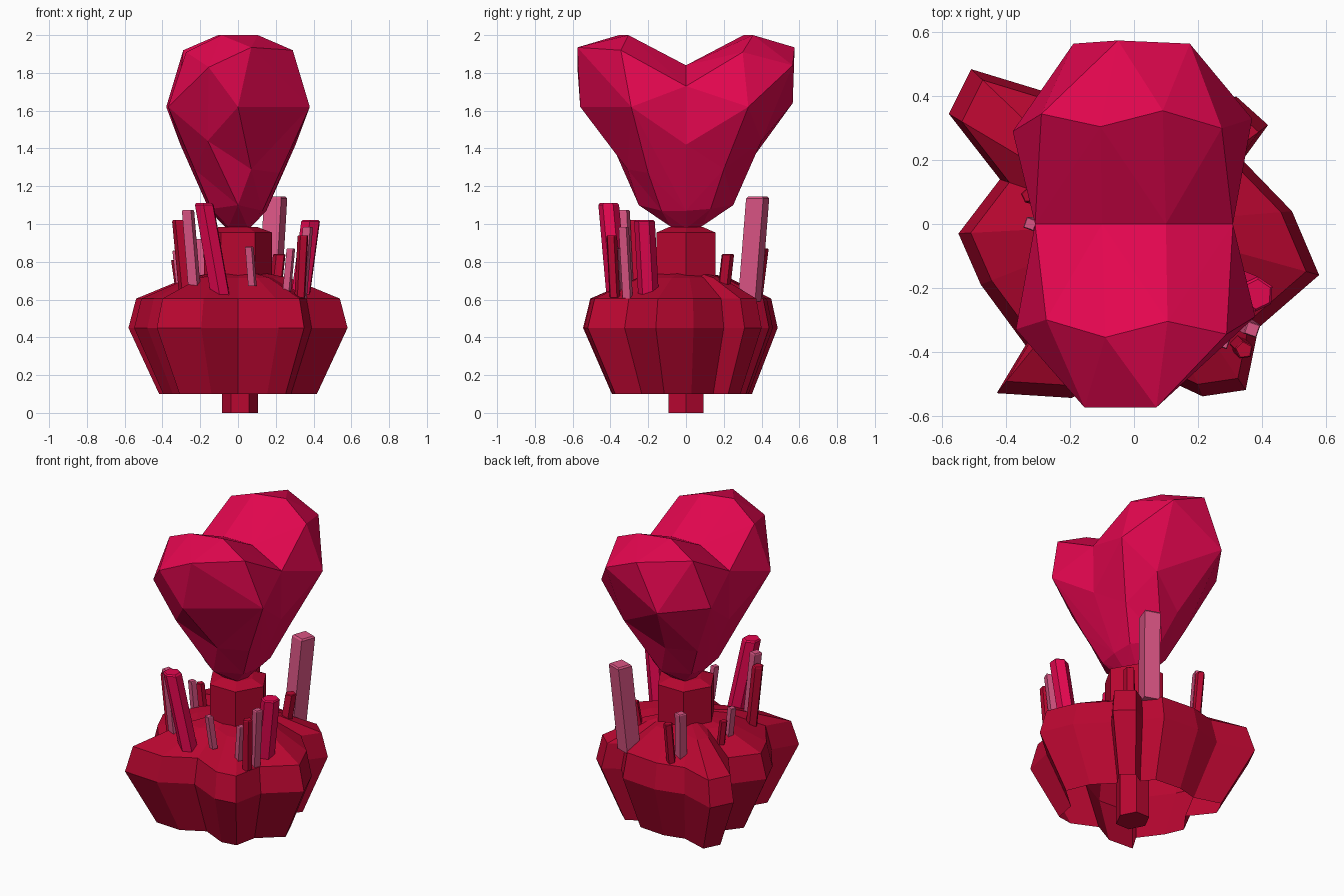
import bpy, bmesh, math
from mathutils import Vector

if "Cube" in bpy.data.objects:
    bpy.data.objects.remove(bpy.data.objects["Cube"])


def material(name, rgb):
    m = bpy.data.materials.new(name)
    m.diffuse_color = (*rgb, 1)
    m.use_nodes = True
    m.node_tree.nodes["Principled BSDF"].inputs["Base Color"].default_value = m.diffuse_color
    return m


ROCK = material("dark red rock", (0.485, 0.002, 0.030))
HEART = material("crimson crystal", (0.77, 0.002, 0.078))
PINK = material("pink crystal", (0.70, 0.09, 0.23))


def finish(bm, name, mat):
    bmesh.ops.recalc_face_normals(bm, faces=bm.faces)
    me = bpy.data.meshes.new(name)
    bm.to_mesh(me)
    bm.free()
    me.materials.append(mat)
    ob = bpy.data.objects.new(name, me)
    bpy.context.collection.objects.link(ob)
    return ob


def loft(name, rings, mat, open_bottom=False):
    """Skin a stack of closed rings and cap the ends."""
    bm = bmesh.new()
    loops = [[bm.verts.new(p) for p in r] for r in rings]
    n = len(loops[0])
    for a, b in zip(loops, loops[1:]):
        for i in range(n):
            j = (i + 1) % n
            bm.faces.new((a[i], a[j], b[j], b[i]))
    for r in (loops[-1:] if open_bottom else [loops[0], loops[-1]]):
        c = sum((v.co for v in r), Vector()) / n
        cv = bm.verts.new(c)
        for i in range(n):
            bm.faces.new((r[i], r[(i + 1) % n], cv))
    return finish(bm, name, mat)


def polygon(n, r, z, x=0, y=0, turn=0):
    return [(x + r * math.cos(turn + math.tau * i / n),
             y + r * math.sin(turn + math.tau * i / n), z) for i in range(n)]


# Heart: one faceted lobe as a hull, repeated by a half turn about z
lobe = [
    (-.09, -.355, 2.0), (.105, -.305, 2.0),              # ridge
    (-.275, -.30, 1.91), (.29, -.345, 1.92),             # shoulders
    (.07, -.575, 1.935), (-.155, -.575, 1.83),           # front top
    (0, -.56, 1.62), (-.37, -.33, 1.62), (.38, -.29, 1.62),
    (-.16, -.40, 1.44), (.07, -.31, 1.29),               # front below
    (.22, -.20, 1.27), (-.23, -.20, 1.29), (0, -.25, 1.10),
    (.05, -.08, .985), (-.05, -.08, .985), (-.14, -.13, 1.08), (.13, -.13, 1.07),
    (.10, 0, 1.84), (-.10, 0, 1.84), (.31, 0, 1.73), (-.31, 0, 1.73),  # seam
    (.305, 0, 1.42), (-.305, 0, 1.42), (.23, 0, 1.25), (-.23, 0, 1.25),
    (.15, 0, 1.07), (-.15, 0, 1.07), (.06, 0, .975), (-.06, 0, .975),
]
# The back lobe is a little broader at its far end
back_lobe = list(lobe)
back_lobe[4:7] = [(.05, -.575, 1.935), (-.175, -.565, 1.84), (.19, -.565, 1.64)]
WAIST = {10: 1.35, 11: 1.3, 12: 1.3, 9: 1.1}   # pushed out only while hulling
bm = bmesh.new()
for turn, points in ((1, lobe), (-1, back_lobe)):
    pts = [bm.verts.new((x, y * WAIST.get(i, 1), z)) for i, (x, y, z) in enumerate(points)]
    bmesh.ops.convex_hull(bm, input=pts)
    for v, (x, y, z) in zip(pts, points):
        if v.is_valid:
            v.co = (x * turn, y * turn, z)
bmesh.ops.delete(bm, geom=[f for f in bm.faces if all(abs(v.co.y) < 1e-4 for v in f.verts)],
                 context='FACES')
bmesh.ops.delete(bm, geom=[v for v in bm.verts if not v.link_faces], context='VERTS')
bmesh.ops.remove_doubles(bm, verts=bm.verts, dist=0.002)
finish(bm, "crystal_heart", HEART)

# Lobed rock base, a hollow shell open underneath
outline = [(-.51, .485), (-.58, .345), (-.42, .14), (-.55, -.03), (-.48, -.19),
           (-.34, -.38), (-.43, -.53), (-.195, -.545), (0, -.44), (.215, -.54),
           (.35, -.52), (.39, -.325), (.58, -.16), (.495, .04), (.34, .20),
           (.42, .31), (.32, .40), (.22, .34), (.14, .44), (-.10, .46), (-.28, .415)]
levels = [(.72, .1), (1, .45), (.93, .605), (.47, .715), (.2, .745)]
loft("rock_base", [[(x * s, y * s, z) for x, y in outline] for s, z in levels], ROCK, True)

# Hexagonal stem through the hollow base, and neck on top
loft("stem", [[(x, y * 1.12, z) for x, y, z in polygon(6, .095, z, .01)] for z in (0, .72)], ROCK)
loft("neck", [polygon(6, .18, .70), polygon(6, .18, .955), polygon(6, .10, .985)], ROCK)


def crystal(name, base, top, r, sides, mat):
    """Leaning prism with a narrowed tip."""
    rings = []
    for t, k in ((-.1, 1), (.98, 1), (1, .85)):
        x, y, z = Vector(base).lerp(Vector(top), t)
        rings.append(polygon(sides, r * k, z, x, y, math.pi / 7))
    loft(name, rings, mat)


# Crystals growing out of the rock
crystals = [
    ((-.10, -.37, .66), (-.18, -.41, 1.11), .055, 6, HEART),
    ((.335, -.20, .65), (.385, -.22, 1.02), .055, 6, HEART),
    ((.17, .34, .64), (.20, .38, 1.145), .068, 4, PINK),
    ((-.23, -.31, .65), (-.265, -.33, 1.075), .036, 4, PINK),
    ((-.28, -.27, .65), (-.315, -.28, 1.02), .035, 5, ROCK),
    ((.33, -.38, .64), (.345, -.395, .94), .03, 5, ROCK),
    ((.34, -.31, .64), (.37, -.33, .985), .03, 4, PINK),
    ((.26, -.36, .66), (.28, -.37, .87), .025, 4, PINK),
    ((.075, -.36, .69), (.06, -.38, .88), .025, 4, PINK),
    ((.20, .20, .66), (.22, .22, .84), .035, 5, ROCK),
    ((-.16, .38, .63), (-.16, .41, .87), .028, 5, ROCK),
    ((-.19, .32, .64), (-.20, .34, .92), .035, 4, PINK),
    ((-.305, 0, .67), (-.325, 0, .86), .025, 4, PINK),
    ((-.31, .085, .67), (-.33, .09, .81), .025, 5, ROCK),
]
for i, c in enumerate(crystals, 1):
    crystal(f"crystal_{i}", *c)
